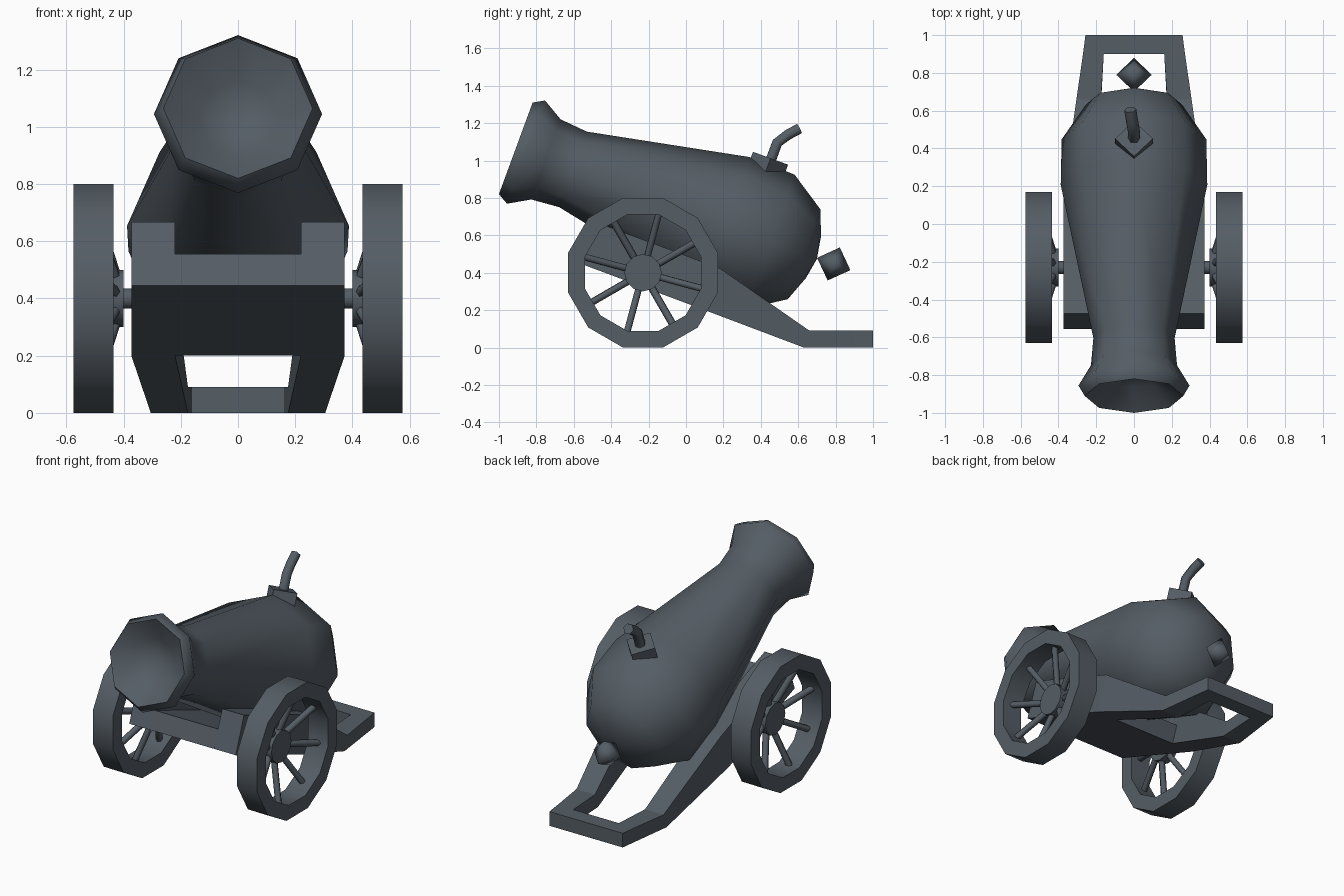
import bpy, bmesh, math
from mathutils import Vector

cube = bpy.data.objects.get("Cube")
if cube:
    bpy.data.objects.remove(cube, do_unlink=True)

iron = bpy.data.materials.new("slate_grey")
iron.use_nodes = True
iron.diffuse_color = (0.09, 0.11, 0.13, 1)
iron.node_tree.nodes["Principled BSDF"].inputs["Base Color"].default_value = iron.diffuse_color

X = Vector((1, 0, 0))
Y = Vector((0, 1, 0))
Z = Vector((0, 0, 1))
TILT = math.radians(20.2)
AXIS = Vector((0, math.cos(TILT), -math.sin(TILT)))   # barrel direction, towards the back
UP = Vector((0, math.sin(TILT), math.cos(TILT)))      # square to the barrel
MUZZLE = Vector((0, -0.91, 1.065))


def ring(center, u, v, radius, sides, phase=0.0):
    """Regular polygon of points in the plane of u and v."""
    angles = [math.tau * (i + phase) / sides for i in range(sides)]
    return [center + (u * math.cos(a) + v * math.sin(a)) * radius for a in angles]


def loft(name, rings, wrap=False, smooth=0):
    """Skin a row of rings; cap the ends, or join last to first when wrap is set."""
    bm = bmesh.new()
    rows = [[bm.verts.new(p) for p in r] for r in rings]
    pairs = list(zip(rows, rows[1:]))
    if wrap:
        pairs.append((rows[-1], rows[0]))
    else:
        bm.faces.new(rows[0])
        bm.faces.new(rows[-1])
    for a, b in pairs:
        for i in range(len(a)):
            j = (i + 1) % len(a)
            bm.faces.new((a[i], a[j], b[j], b[i]))
    bmesh.ops.remove_doubles(bm, verts=bm.verts, dist=0.002)
    bmesh.ops.recalc_face_normals(bm, faces=bm.faces)
    mesh = bpy.data.meshes.new(name)
    bm.to_mesh(mesh)
    bm.free()
    mesh.materials.append(iron)
    if smooth:
        mesh.shade_smooth()
        mesh.set_sharp_from_angle(angle=math.radians(smooth))
    obj = bpy.data.objects.new(name, mesh)
    bpy.context.scene.collection.objects.link(obj)
    return obj


def rod(name, start, end, radius, sides, smooth=65, phase=0.0):
    d = (end - start).normalized()
    u = d.cross(Z if abs(d.z) < 0.9 else Y).normalized()
    v = d.cross(u)
    return loft(name, [ring(p, u, v, radius, sides, phase) for p in (start, end)], smooth=smooth)


# Barrel: eight-sided turned shape with a dished mouth (distance along axis, radius)
profile = [(0.16, 0.0005), (0.1, 0.14), (0, 0.261), (0.058, 0.294), (0.172, 0.228),
           (0.326, 0.215), (1.19, 0.388), (1.447, 0.383), (1.643, 0.255),
           (1.695, 0.116), (1.715, 0.0005)]
loft("barrel", [ring(MUZZLE + AXIS * t, X, UP, r, 8) for t, r in profile], smooth=62)

# Rear knob: smooth octahedron on the barrel axis
knob = Vector((0, 0.79, 0.447))
loft("rear_knob", [ring(knob + AXIS * t, X, UP, r, 4)
                   for t, r in ((-0.095, 0.0005), (0, 0.094), (0.095, 0.0005))], smooth=80)

# Fuse socket and bent fuse
socket = Vector((0, 0.452, 1.012))
loft("fuse_socket", [ring(socket - UP * d, X, AXIS, 0.1, 4) for d in (0, 0.1)])
path = [Vector(p) for p in ((0, 0.445, 0.98), (0, 0.488, 1.095),
                            (-0.01, 0.545, 1.138), (-0.02, 0.605, 1.17))]
fuse = []
for i, p in enumerate(path):
    d = (path[min(i + 1, 3)] - path[max(i - 1, 0)]).normalized()
    u = X - d * X.dot(d)
    fuse.append(ring(p, u.normalized(), d.cross(u).normalized(), 0.032, 6))
loft("fuse", fuse, smooth=65)

# Carriage cheeks: bottom y, z; top y, z; outer and inner half width
stations = [(-0.555, 0.445, -0.473, 0.668, 0.373, 0.22),
            (0.1, 0.2, 0.182, 0.423, 0.373, 0.22),
            (0.63, 0, 0.66, 0.09, 0.305, 0.175),
            (0.9, 0, 0.9, 0.09, 0.27, 0.16)]
for side, label in ((1, "left"), (-1, "right")):
    loft(label + "_cheek", [[Vector((side * xo, yb, zb)), Vector((side * xi, yb, zb)),
                             Vector((side * xi, yt, zt)), Vector((side * xo, yt, zt))]
                            for yb, zb, yt, zt, xo, xi in stations])


def slab(name, ends):
    """Crosswise slab between two ends: bottom y, z; top y, z; half width."""
    loft(name, [[Vector((-w, yb, zb)), Vector((w, yb, zb)), Vector((w, yt, zt)), Vector((-w, yt, zt))]
                for yb, zb, yt, zt, w in ends])


slab("carriage_floor", [(-0.555, 0.445, -0.515, 0.555, 0.22), (0.1, 0.2, 0.14, 0.31, 0.22)])
slab("rear_crossbar", [(0.9, 0, 0.9, 0.09, 0.27), (1, 0, 1, 0.09, 0.257)])

# Axle
hub_center = Vector((0, -0.23, 0.4))
rod("axle", hub_center - X * 0.42, hub_center + X * 0.42, 0.038, 8, phase=0.5)

# Wheels: twelve-sided rim, hub and eight dished spokes
for side, label in ((1, "left"), (-1, "right")):
    def at(x):
        return hub_center + X * side * x

    rim = [(0.435, 0.414), (0.575, 0.414), (0.575, 0.322), (0.435, 0.322)]
    loft(label + "_wheel_rim", [ring(at(x), Y, Z, r, 12, 0.5) for x, r in rim],
         wrap=True, smooth=40)
    rod(label + "_hub", at(0.4), at(0.465), 0.1, 12, smooth=40)
    for k in range(8):
        a = math.radians(75 + 45 * k)
        out = Y * math.cos(a) + Z * math.sin(a)
        rod(f"{label}_spoke_{k + 1}", at(0.425) + out * 0.07, at(0.505) + out * 0.33, 0.02, 6)
